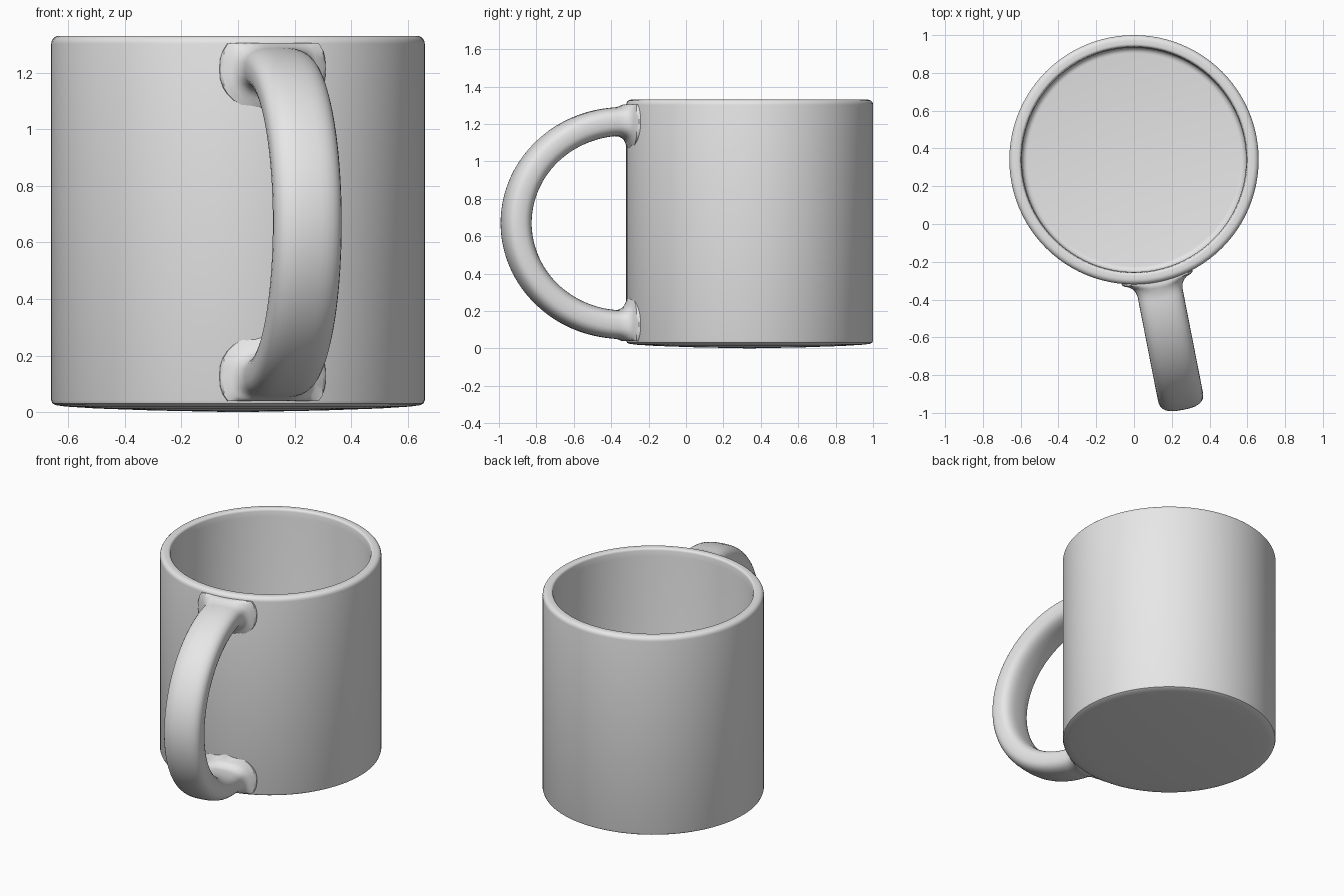
import bpy, bmesh, math
from mathutils import Vector

if "Cube" in bpy.data.objects:
    bpy.data.objects.remove(bpy.data.objects["Cube"])

CENTER_Y, RADIUS = 0.34, 0.66      # cup axis and outer radius
ANGLE = math.radians(11.1)         # handle turned off the front axis

grey = bpy.data.materials.new("plain_grey")
grey.diffuse_color = (0.8, 0.8, 0.8, 1)
grey.use_nodes = True
grey.node_tree.nodes["Principled BSDF"].inputs["Base Color"].default_value = grey.diffuse_color


def finish(bm, name):
    bmesh.ops.remove_doubles(bm, verts=bm.verts, dist=1e-5)
    bmesh.ops.recalc_face_normals(bm, faces=bm.faces)
    mesh = bpy.data.meshes.new(name)
    bm.to_mesh(mesh)
    bm.free()
    mesh.materials.append(grey)
    obj = bpy.data.objects.new(name, mesh)
    bpy.context.collection.objects.link(obj)
    bpy.ops.object.select_all(action='DESELECT')
    obj.select_set(True)
    bpy.context.view_layer.objects.active = obj
    bpy.ops.object.shade_smooth_by_angle(angle=math.radians(40))
    return obj


def arc(cx, cz, r, a0, a1, n=5):
    angles = [math.radians(a0 + (a1 - a0) * i / n) for i in range(n + 1)]
    return [(cx + r * math.cos(a), cz + r * math.sin(a)) for a in angles]


# Cup: one lathed profile, from the underside round the rim to the inner floor
profile = [(0, 0), (0.3, 0.006), (0.5, 0.013), (0.61, 0.02), (0.645, 0.025),
           (0.656, 0.031), (RADIUS, 0.042)]
profile += arc(RADIUS - 0.028, 1.302, 0.028, 0, 90)
profile += arc(0.613, 1.315, 0.015, 90, 180, 4)
profile += [(0.594, 1.28)] + arc(0.564, 0.11, 0.03, 0, -90, 4) + [(0, 0.08)]
bm = bmesh.new()
verts = [bm.verts.new((r, 0, z)) for r, z in profile]
edges = [bm.edges.new(p) for p in zip(verts, verts[1:])]
bmesh.ops.spin(bm, geom=verts + edges, cent=(0, 0, 0), axis=(0, 0, 1),
               angle=math.tau, steps=96)
bmesh.ops.translate(bm, verts=bm.verts, vec=(0, CENTER_Y, 0))
finish(bm, "cup_body")

# Handle: rounded-rectangle section swept along half an ellipse, flared at the wall
MID_Z, ROOT, REACH, RISE = 0.67, 0.69, 0.582, 0.543
HALF_W, HALF_T, FILLET = 0.121, 0.077, 0.07
SIDES, STEPS = 32, 72

out = Vector((math.sin(ANGLE), -math.cos(ANGLE), 0))
side = Vector((math.cos(ANGLE), math.sin(ANGLE), 0))
up = Vector((0, 0, 1))


def power(v, p):
    return math.copysign(abs(v) ** p, v)


path = []                          # (distance from axis, height, normal)
for i in range(STEPS + 1):
    t = math.pi * (0.5 - i / STEPS)
    normal = (out * (math.cos(t) / REACH) + up * (math.sin(t) / RISE)).normalized()
    path.append((ROOT + REACH * math.cos(t), MID_Z + RISE * math.sin(t), normal))
inner = [0.625, 0.64, 0.65, 0.66, 0.67, 0.68]
path = ([(r, MID_Z + RISE, up) for r in inner] + path +
        [(r, MID_Z - RISE, -up) for r in reversed(inner)])

bm = bmesh.new()
rings = []
for r, z, normal in path:
    ring = []
    for k in range(SIDES):
        a = math.tau * k / SIDES
        w, h = power(math.cos(a), 0.72), power(math.sin(a), 0.72)
        p = out * r + up * z + side * (HALF_W * w) + normal * (HALF_T * h)
        gap = max(0, math.hypot(p.x, p.y) - RADIUS)
        if gap < FILLET:           # blend into the cup wall
            grow = FILLET - math.sqrt(FILLET ** 2 - (FILLET - gap) ** 2)
            p += (side * math.cos(a) + normal * math.sin(a)) * grow
        p.z = min(1.305, max(0.04, p.z))
        ring.append(bm.verts.new((p.x, p.y + CENTER_Y, p.z)))
    rings.append(ring)
for a, b in zip(rings, rings[1:]):
    for k in range(SIDES):
        n = (k + 1) % SIDES
        bm.faces.new((a[k], a[n], b[n], b[k]))
bm.faces.new(rings[0])
bm.faces.new(rings[-1])
finish(bm, "handle")
